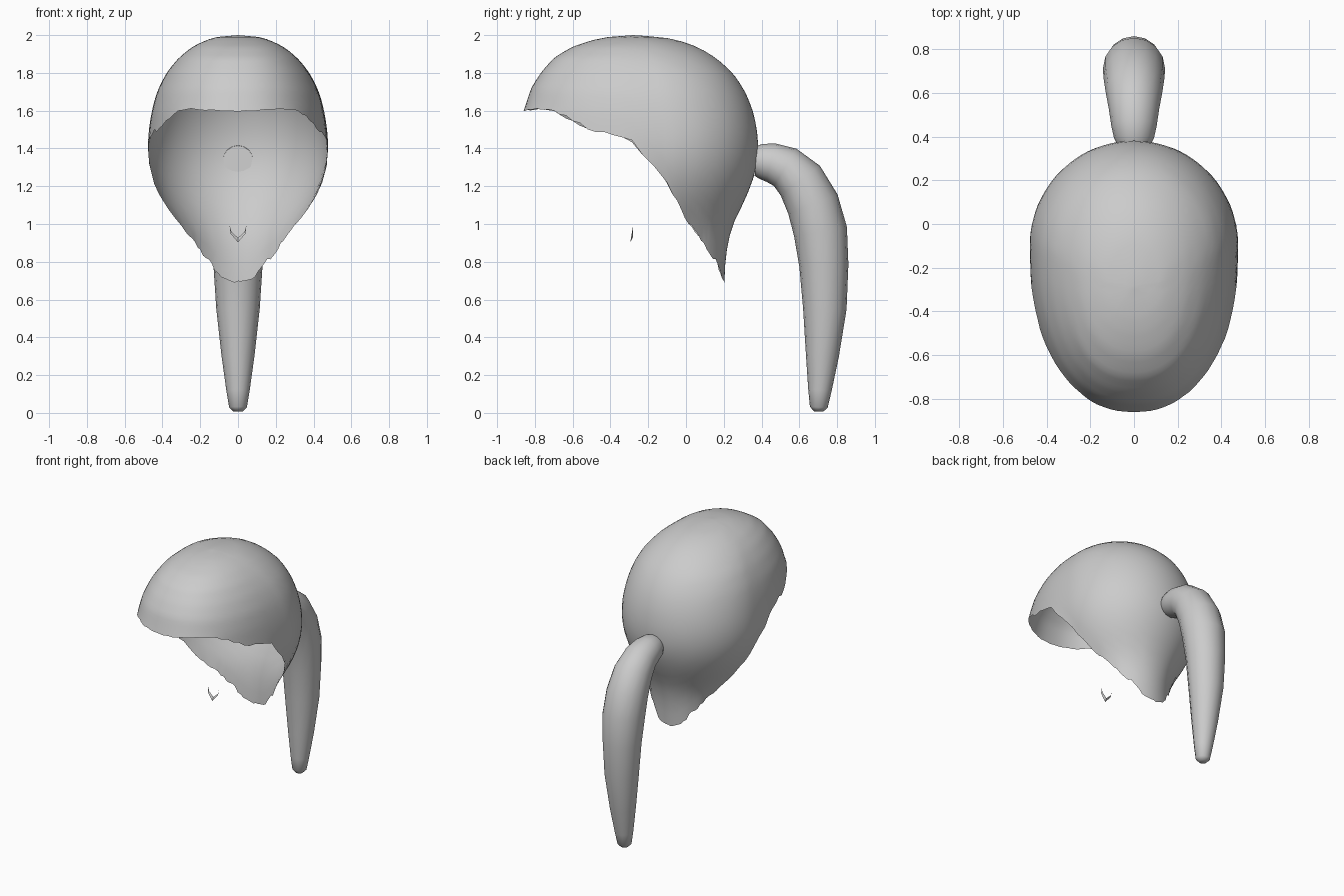
import bpy, bmesh, math, random
from mathutils import Vector

random.seed(4)
cube = bpy.data.objects.get("Cube")
if cube:
    bpy.data.objects.remove(cube, do_unlink=True)

grey = bpy.data.materials.new("hair grey")
grey.use_nodes = True
grey.diffuse_color = (0.6, 0.6, 0.6, 1)
grey.node_tree.nodes["Principled BSDF"].inputs["Base Color"].default_value = (0.6, 0.6, 0.6, 1)


def finish(name, bm, angle=60):
    mesh = bpy.data.meshes.new(name)
    bm.to_mesh(mesh)
    bm.free()
    obj = bpy.data.objects.new(name, mesh)
    bpy.context.collection.objects.link(obj)
    mesh.materials.append(grey)
    bpy.ops.object.select_all(action='DESELECT')
    obj.select_set(True)
    bpy.context.view_layer.objects.active = obj
    bpy.ops.object.shade_smooth_by_angle(angle=math.radians(angle))
    return obj


def sample(points, x):
    """Piecewise linear lookup of (x, value) pairs, ascending in x."""
    if x <= points[0][0]:
        return points[0][1]
    for (x0, v0), (x1, v1) in zip(points, points[1:]):
        if x <= x1:
            return v0 + (v1 - v0) * (x - x0) / (x1 - x0)
    return points[-1][1]


def bridge(bm, a, b):
    n = len(a)
    for j in range(n):
        k = (j + 1) % n
        bm.faces.new((a[j], b[j], b[k], a[k]))


# Head profiles: height against half width, front edge and back edge
WIDTH = [(.68, .28), (.8, .28), (.9, .285), (1, .325), (1.1, .39), (1.2, .44), (1.3, .47),
         (1.4, .48), (1.5, .473), (1.6, .457), (1.7, .43), (1.8, .38), (1.88, .315),
         (1.94, .24), (1.975, .165), (1.99, .11), (2, 0)]
FRONT = [(.68, -.87), (1.5, -.87), (1.6, -.86), (1.72, -.82), (1.8, -.77), (1.88, -.7),
         (1.94, -.6), (1.975, -.49), (1.99, -.41), (2, -.28)]
BACK = [(.68, .203), (.8, .207), (.9, .22), (1, .245), (1.1, .3), (1.2, .345), (1.3, .375),
        (1.4, .385), (1.5, .377), (1.6, .355), (1.7, .315), (1.8, .25), (1.88, .16),
        (1.94, .06), (1.975, -.05), (1.99, -.13), (2, -.28)]
MIDDLE = [(1.5, -.1), (1.8, -.16), (2, -.28)]
# Hairline height along the depth of the head
HAIRLINE = [(-.86, 1.6), (-.78, 1.613), (-.7, 1.6), (-.6, 1.545), (-.5, 1.5), (-.4, 1.485),
            (-.3, 1.45), (-.22, 1.36), (-.12, 1.28), (-.09, 1.2), (-.03, 1.1), (.01, 1.01),
            (.08, .92), (.16, .8), (.203, .69)]


def head_point(theta, z):
    c, s = math.cos(theta), math.sin(theta)
    mid = sample(MIDDLE, z)
    power = 2 / 2.3 if s < 0 else 1
    x = sample(WIDTH, z) * math.copysign(abs(c) ** power, c)
    reach = sample(BACK, z) - mid if s > 0 else mid - sample(FRONT, z)
    return Vector((x, mid + reach * math.copysign(abs(s) ** power, s), z))


def hairline_z(theta):
    z = 1.9
    while z > .69 and z > sample(HAIRLINE, head_point(theta, z).y):
        z -= .003
    return z


# Hair cap: an open shell running from the crown down to the hairline
COLS, ROWS = 96, 26
bm = bmesh.new()
angles = [2 * math.pi * j / COLS for j in range(COLS)]
ends = []
for a in angles:
    ragged = .012 if math.sin(a) > -.75 else .003
    ends.append(max(.69, hairline_z(a) + random.uniform(-ragged, ragged)))
crown = bm.verts.new((0, -.28, 2))
rings = []
for i in range(1, ROWS + 1):
    t = i / ROWS
    drop = .35 * t + .65 * t * t if t > .5 else 1.35 * t * t
    drop = t ** 1.7
    rings.append([bm.verts.new(head_point(a, 2 - (2 - e) * drop)) for a, e in zip(angles, ends)])
for j in range(COLS):
    bm.faces.new((crown, rings[0][j], rings[0][(j + 1) % COLS]))
for a, b in zip(rings, rings[1:]):
    bridge(bm, a, b)
# Soften the slopes, keeping the hairline and crown in place
inner = [v for ring in rings[3:-1] for v in ring]
for _ in range(2):
    bmesh.ops.smooth_vert(bm, verts=inner, factor=.4,
                          use_axis_x=True, use_axis_y=True, use_axis_z=True)
finish("hair_cap", bm, 80)

# Ponytail: tapering tube (depth, height, radius)
TAIL = [(.37, 1.335, .08), (.395, 1.333, .092), (.45, 1.325, .104), (.525, 1.3, .115),
        (.605, 1.23, .13), (.672, 1.105, .14), (.712, .96, .142), (.73, .78, .13),
        (.735, .55, .115), (.722, .3, .087), (.709, .12, .062), (.703, .03, .047),
        (.703, .008, .025)]
SIDES = 16
bm = bmesh.new()
rings = []
for i, (y, z, r) in enumerate(TAIL):
    before, after = TAIL[max(i - 1, 0)], TAIL[min(i + 1, len(TAIL) - 1)]
    along = Vector((0, after[0] - before[0], after[1] - before[1])).normalized()
    across = along.cross(Vector((1, 0, 0)))
    ring = []
    for j in range(SIDES):
        a = 2 * math.pi * j / SIDES
        ring.append(bm.verts.new(Vector((r * math.cos(a), y, z)) + across * r * math.sin(a)))
    rings.append(ring)
for a, b in zip(rings, rings[1:]):
    bridge(bm, a, b)
bm.faces.new(rings[0])
bm.faces.new(rings[-1])
bmesh.ops.recalc_face_normals(bm, faces=bm.faces)
finish("ponytail", bm)

# Chin tuft: small thin V of two mirrored halves
bm = bmesh.new()
for side in (-1, 1):
    outline = [(.045, -.28, .995), (.04, -.287, .95), (0, -.295, .903),
               (0, -.282, .927), (.034, -.28, .957)]
    verts = [bm.verts.new((side * x, y, z)) for x, y, z in outline]
    bm.faces.new(verts if side < 0 else verts[::-1])
bmesh.ops.remove_doubles(bm, verts=bm.verts, dist=.0001)
bmesh.ops.recalc_face_normals(bm, faces=bm.faces)
finish("chin_tuft", bm, 30)
